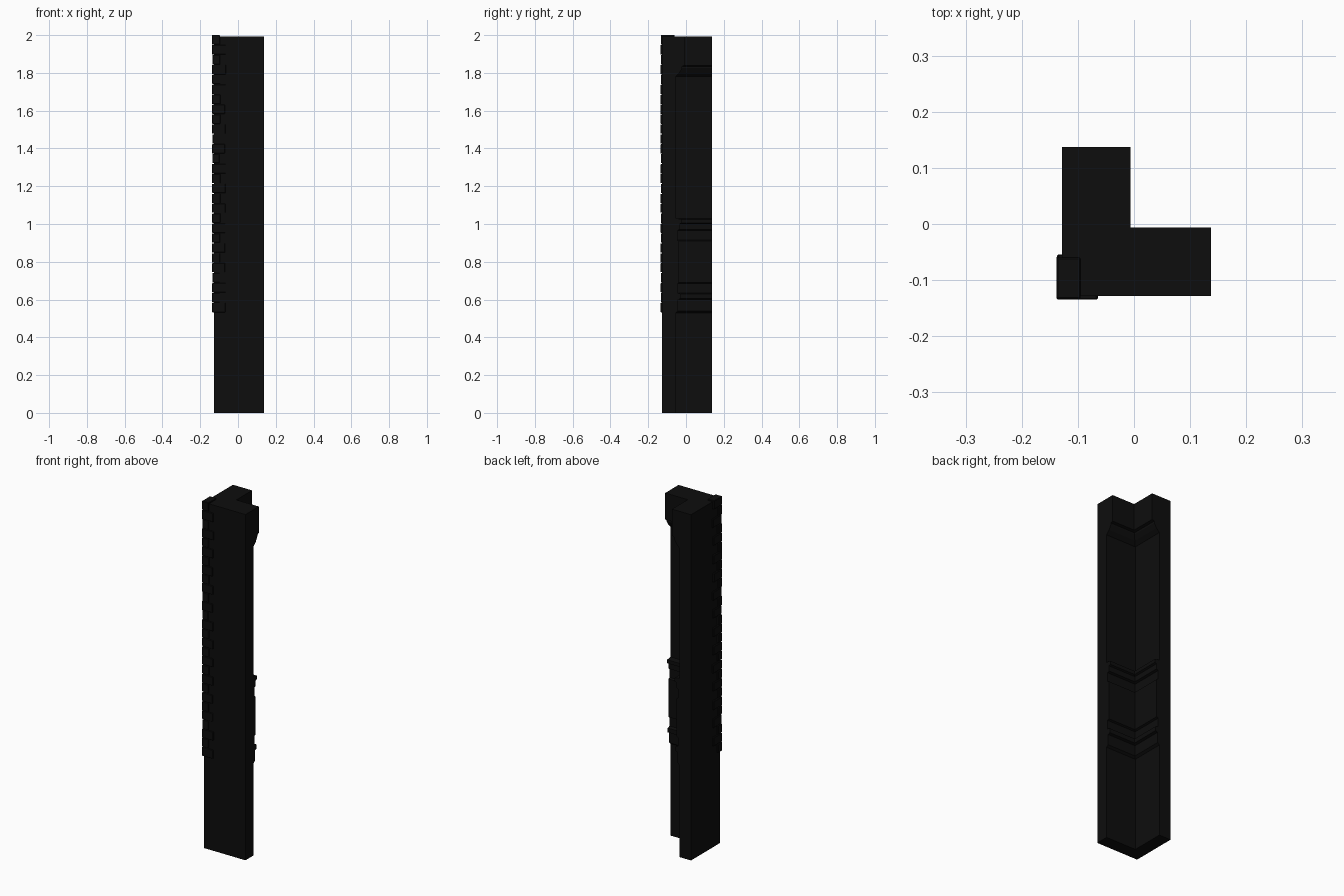
import bpy, bmesh, random

random.seed(4)
cube = bpy.data.objects.get("Cube")
if cube:
    bpy.data.objects.remove(cube, do_unlink=True)

# Single near-black paint
paint = bpy.data.materials.new("near_black")
paint.use_nodes = True
colour = (0.004, 0.004, 0.004, 1)
paint.diffuse_color = colour
paint.node_tree.nodes["Principled BSDF"].inputs["Base Color"].default_value = colour

OUT = -0.128   # outer wall faces
END = 0.137    # ends of the two arms


def finish(name, bm):
    bmesh.ops.recalc_face_normals(bm, faces=bm.faces)
    mesh = bpy.data.meshes.new(name)
    bm.to_mesh(mesh)
    bm.free()
    mesh.materials.append(paint)
    obj = bpy.data.objects.new(name, mesh)
    bpy.context.collection.objects.link(obj)
    return obj


def corner_sweep(name, profile):
    """Loft an L-shaped plan upward; profile is (inner face position, height)."""
    bm = bmesh.new()
    rings = []
    for inner, z in profile:
        plan = [(OUT, OUT), (END, OUT), (END, inner),
                (inner, inner), (inner, END), (OUT, END)]
        rings.append([bm.verts.new((x, y, z)) for x, y in plan])
    for low, high in zip(rings, rings[1:]):
        for i in range(6):
            j = (i + 1) % 6
            bm.faces.new((low[i], low[j], high[j], high[i]))
    bm.faces.new(rings[0])
    bm.faces.new(rings[-1])
    return finish(name, bm)


# Corner wall with its inner mouldings: lower rail, panel, upper rail, cornice
WALL = -0.054
corner_sweep("corner_wall", [
    (WALL, 0), (WALL, 0.53), (-0.042, 0.54), (-0.042, 0.60),
    (-0.028, 0.605), (-0.028, 0.63), (-0.046, 0.635), (-0.046, 0.685),
    (-0.036, 0.69), (-0.036, 0.91), (-0.046, 0.915), (-0.046, 0.965),
    (-0.034, 0.97), (-0.034, 1.0), (-0.024, 1.005), (-0.024, 1.025),
    (WALL, 1.03), (WALL, 1.78), (-0.034, 1.80), (-0.020, 1.825),
    (-0.020, 1.835), (-0.006, 1.84), (-0.006, 1.993)])

# Alternating corner bricks up the outer edge
BOTTOM, TOP, COUNT = 0.53, 2.0, 28
step = (TOP - BOTTOM) / COUNT
bricks = bmesh.new()
for i in range(COUNT):
    long_front = i % 2 == 0
    x0 = -0.138 + random.uniform(0, 0.003)
    y0 = -0.135 + random.uniform(0, 0.002)
    x1 = (-0.064 if long_front else -0.092) - random.uniform(0, 0.006)
    y1 = (-0.098 if long_front else -0.054) - random.uniform(0, 0.006)
    z0 = BOTTOM + i * step + random.uniform(0.002, 0.005)
    z1 = BOTTOM + (i + 1) * step
    made = bmesh.ops.create_cube(bricks, size=1)["verts"]
    for v in made:
        v.co = (x1 if v.co.x > 0 else x0,
                y1 if v.co.y > 0 else y0,
                z1 if v.co.z > 0 else z0)
quoins = finish("corner_bricks", bricks)
bevel = quoins.modifiers.new("worn_edges", "BEVEL")
bevel.width = 0.002
bevel.segments = 1
